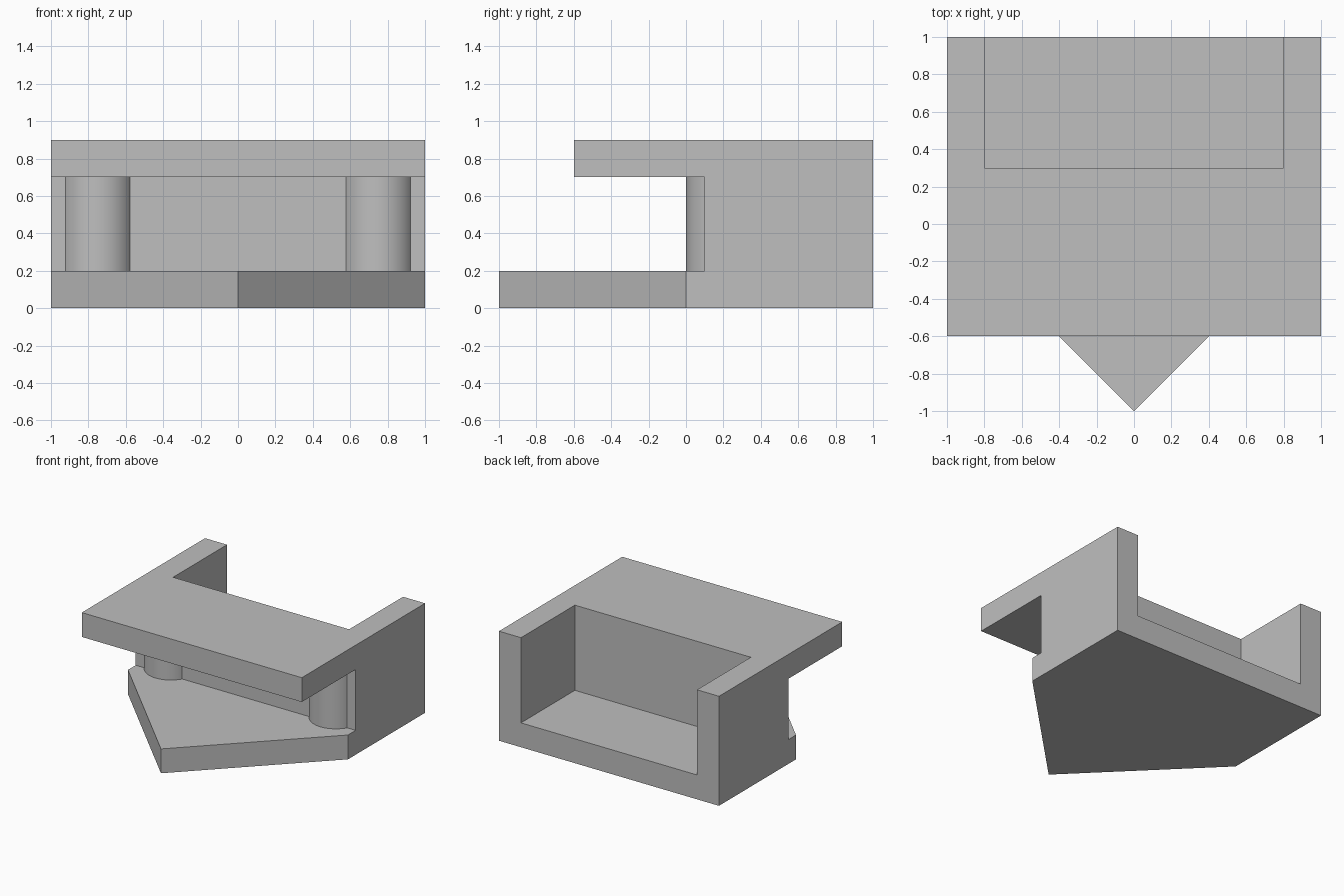
import bpy
import bmesh
from mathutils import Vector

default = bpy.data.objects.get("Cube")
if default:
    bpy.data.objects.remove(default, do_unlink=True)

grey = bpy.data.materials.new("plain grey")
grey.use_nodes = True
colour = (0.52, 0.52, 0.52, 1)
grey.diffuse_color = colour
grey.node_tree.nodes["Principled BSDF"].inputs["Base Color"].default_value = colour


def prism(name, points, sweep):
    """Extrude a closed outline of 3D points along the sweep vector."""
    bm = bmesh.new()
    face = bm.faces.new([bm.verts.new(p) for p in points])
    result = bmesh.ops.extrude_face_region(bm, geom=[face], use_keep_orig=True)
    moved = [g for g in result["geom"] if isinstance(g, bmesh.types.BMVert)]
    bmesh.ops.translate(bm, verts=moved, vec=Vector(sweep))
    bmesh.ops.recalc_face_normals(bm, faces=bm.faces[:])
    mesh = bpy.data.meshes.new(name)
    bm.to_mesh(mesh)
    bm.free()
    mesh.materials.append(grey)
    obj = bpy.data.objects.new(name, mesh)
    bpy.context.collection.objects.link(obj)
    return obj


def combine(target, other, operation):
    """Apply a boolean and discard the helper."""
    other.hide_render = True
    mod = target.modifiers.new(operation.lower(), 'BOOLEAN')
    mod.operation = operation
    mod.solver = 'EXACT'
    mod.object = other
    bpy.context.view_layer.objects.active = target
    bpy.ops.object.modifier_apply(modifier=mod.name)
    bpy.data.objects.remove(other, do_unlink=True)


# C-shaped side profile: base, upright wall and overhanging roof
side = [(-1.1, 0), (1, 0), (1, 0.9), (-0.6, 0.9),
        (-0.6, 0.7), (0.1, 0.7), (0.1, 0.2), (-1.1, 0.2)]
body = prism("housing", [(-1, y, z) for y, z in side], (2, 0, 0))

# Round columns half sunk into the front wall
for x in (-0.75, 0.75):
    bpy.ops.mesh.primitive_cylinder_add(vertices=64, radius=0.2, depth=0.6,
                                        location=(x, 0.2, 0.45))
    column = bpy.context.object
    column.name = "column"
    column.data.materials.append(grey)
    combine(body, column, 'UNION')

# Pointed front of the base
nose = [(-1.2, 0.2), (0, -1), (1.2, 0.2), (1.2, -1.3), (-1.2, -1.3)]
combine(body, prism("nose_cutter", [(x, y, -0.1) for x, y in nose], (0, 0, 0.5)),
        'DIFFERENCE')

# Pocket open to the back and top
pocket = [(-0.8, 0.3), (0.8, 0.3), (0.8, 1.2), (-0.8, 1.2)]
combine(body, prism("pocket_cutter", [(x, y, 0.2) for x, y in pocket], (0, 0, 1)),
        'DIFFERENCE')

# Smooth columns, sharp edges elsewhere
bpy.ops.object.select_all(action='DESELECT')
body.select_set(True)
bpy.context.view_layer.objects.active = body
bpy.ops.object.shade_smooth_by_angle()
